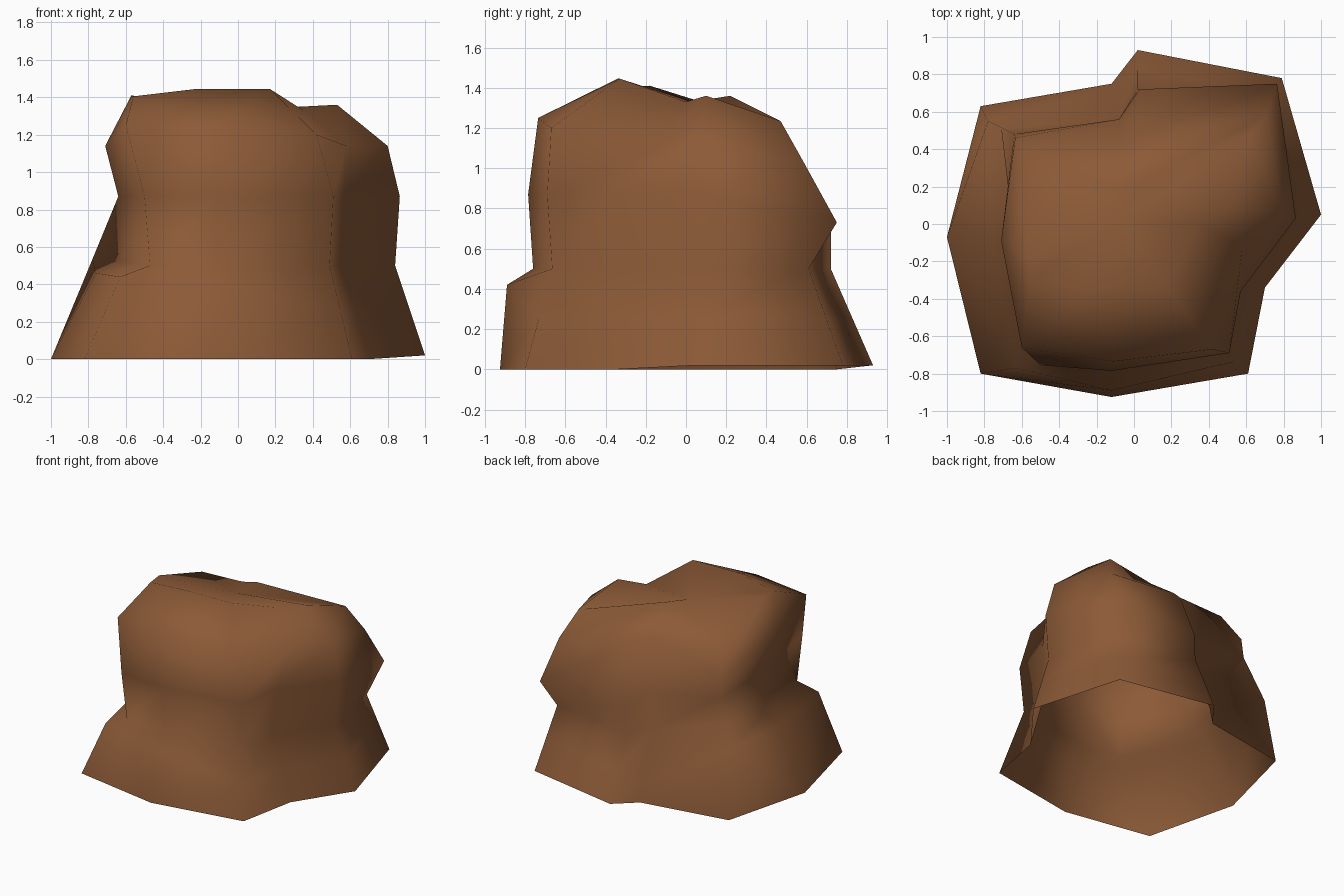
import bpy
import bmesh

if "Cube" in bpy.data.objects:
    bpy.data.objects.remove(bpy.data.objects["Cube"])

# Each level is a loop of ten columns, counter-clockwise from the front left.
# Points without a z of their own use the height of the level.
base = (0.0, [(-.82, -.80), (-.12, -.925), (.61, -.80), (.70, -.34), (1.0, .05, .02),
              (.79, .78, .02), (.02, .93, .02), (-.12, .75), (-.82, .63), (-1.0, -.07)])
# Lip of the ledge; None sits halfway between the base and the waist
ledge = (0.44, [(-.63, -.77), (-.12, -.89, .42), None, None, None,
                None, None, (-.115, .72, .15), (-.78, .55, .53), (-.76, -.08, .46)])
waist = (0.5, [(-.47, -.73), (-.12, -.76), (.49, -.665), (.55, -.35), (.84, .03),
               (.71, .61), (.02, .72), (-.09, .55), (-.71, .515, .7), (-.62, -.08, .52)])
chest = (0.87, [(-.50, -.755), (-.12, -.785), (.51, -.69), (.57, -.36), (.865, .03),
                (.765, .75, .73), (.03, .72, .71), (-.08, .56, .8), (-.64, .48), (-.64, -.09)])
shoulder = (1.14, [(-.60, -.66, 1.25), (-.11, -.735, 1.25), (.42, -.67, 1.2), (.58, -.12),
                   (.80, .05), (.71, .585, 1.03), (.01, .46, 1.18), (-.07, .44, 1.18),
                   (-.635, .46, 1.03), (-.71, -.09)])
crown = (1.36, [(-.56, -.30, 1.405), (-.22, -.34, 1.445), (.17, -.33, 1.445), (.35, 0, 1.33),
                (.53, .10), (.62, .47, 1.235), (.02, .22), (-.10, .20, 1.34),
                (-.55, .33, 1.25), (-.57, -.18, 1.41)])


def resolve(level):
    z, points = level
    return [p and (p if len(p) == 3 else (p[0], p[1], z)) for p in points]


rings = [resolve(level) for level in (base, ledge, waist, chest, shoulder, crown)]
for i, p in enumerate(rings[1]):
    if p is None:
        rings[1][i] = tuple((a + b) / 2 for a, b in zip(rings[0][i], rings[2][i]))

# Rock wall, open underneath, closed by a shallow fan on top
bm = bmesh.new()
loops = [[bm.verts.new(p) for p in ring] for ring in rings]
n = len(loops[0])
for level, (low, high) in enumerate(zip(loops, loops[1:])):
    for i in range(n):
        j = (i + 1) % n
        if level == 0 and i == 8:
            # left foot: crease runs from the outer corner up to the back ledge
            bm.faces.new((low[i], low[j], high[i]))
            bm.faces.new((low[j], high[j], high[i]))
        else:
            bm.faces.new((low[i], low[j], high[j], high[i]))
centre = bm.verts.new((-.05, .03, 1.33))
for i in range(n):
    bm.faces.new((loops[-1][i], loops[-1][(i + 1) % n], centre))
for f in bm.faces:
    f.smooth = True

mesh = bpy.data.meshes.new("rock")
bm.to_mesh(mesh)
bm.free()
rock = bpy.data.objects.new("rock", mesh)
bpy.context.collection.objects.link(rock)

# Single earthy brown
brown = bpy.data.materials.new("earth brown")
brown.diffuse_color = (.26, .102, .038, 1)
brown.use_nodes = True
brown.node_tree.nodes["Principled BSDF"].inputs["Base Color"].default_value = brown.diffuse_color
mesh.materials.append(brown)
